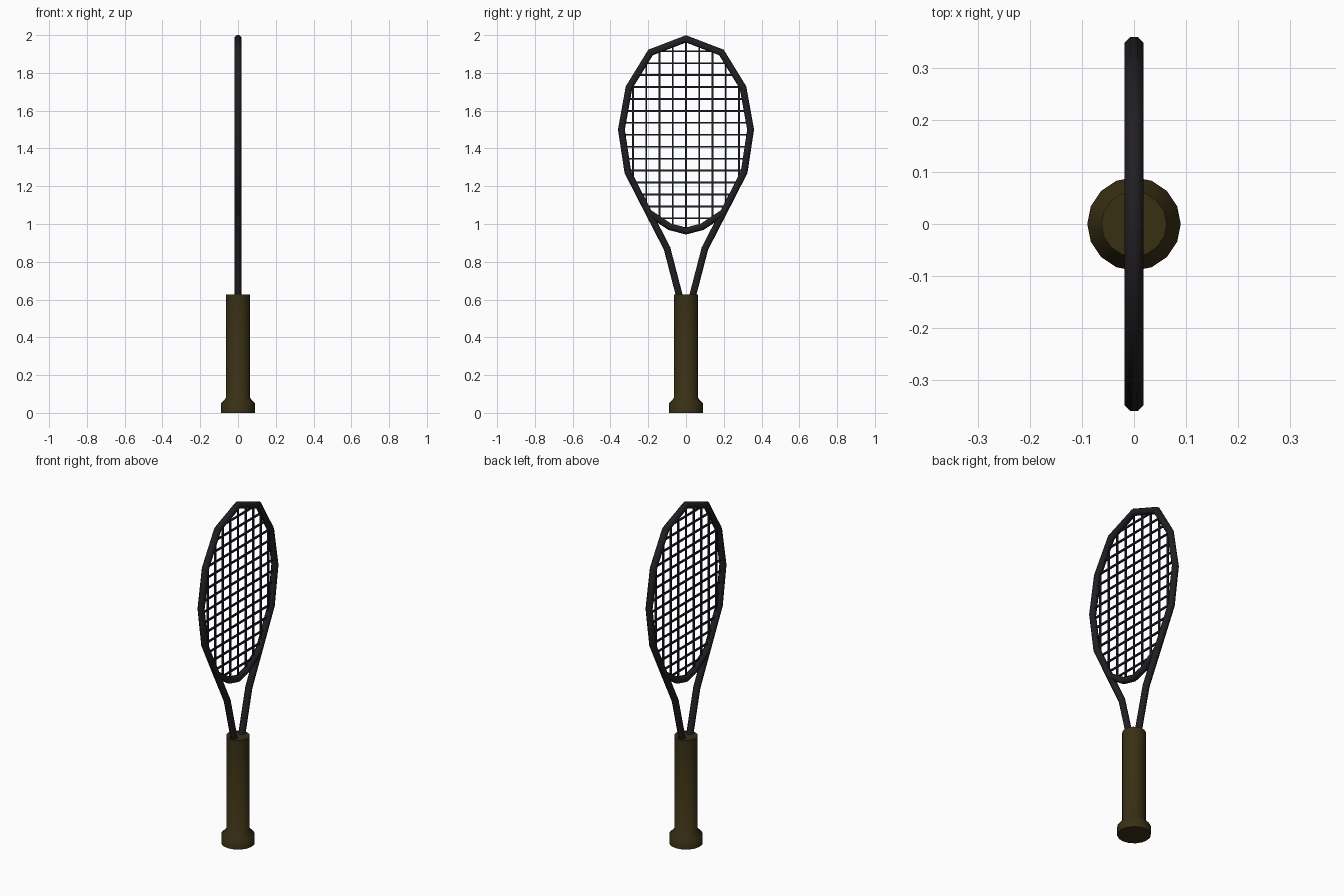
import bpy, bmesh, math
from mathutils import Vector

if "Cube" in bpy.data.objects:
    bpy.data.objects.remove(bpy.data.objects["Cube"])


def material(name, rgb):
    m = bpy.data.materials.new(name)
    m.diffuse_color = (*rgb, 1)
    m.use_nodes = True
    m.node_tree.nodes["Principled BSDF"].inputs["Base Color"].default_value = m.diffuse_color
    return m


FRAME = material("frame_black", (0.016, 0.013, 0.016))
GRIP = material("grip_brown", (0.04, 0.029, 0.007))
STRING = material("string_dark", (0.012, 0.014, 0.022))


def finish(bm, name, mat, smooth=None):
    bmesh.ops.recalc_face_normals(bm, faces=bm.faces)
    me = bpy.data.meshes.new(name)
    bm.to_mesh(me)
    bm.free()
    me.materials.append(mat)
    ob = bpy.data.objects.new(name, me)
    bpy.context.collection.objects.link(ob)
    if smooth:
        bpy.ops.object.select_all(action='DESELECT')
        ob.select_set(True)
        bpy.context.view_layer.objects.active = ob
        bpy.ops.object.shade_smooth_by_angle(angle=math.radians(smooth))
    return ob


def sweep(bm, path, r, sides, closed=False):
    """Mitred tube along a path of (y, z) points in the x = 0 plane."""
    pts = [Vector(p) for p in path]
    n, rings = len(pts), []
    for i, p in enumerate(pts):
        a = pts[i - 1] if closed or i else None
        b = pts[(i + 1) % n] if closed or i < n - 1 else None
        d1 = (p - a).normalized() if a is not None else (b - p).normalized()
        d2 = (b - p).normalized() if b is not None else d1
        t = (d1 + d2).normalized()
        side = Vector((-t.y, t.x)) / t.dot(d1)
        ring = []
        for k in range(sides):
            ang = 2 * math.pi * (k + 0.5) / sides
            q = p + side * r * math.cos(ang)
            ring.append(bm.verts.new((r * math.sin(ang), q.x, q.y)))
        rings.append(ring)
    for i in range(n if closed else n - 1):
        A, B = rings[i], rings[(i + 1) % n]
        for k in range(sides):
            j = (k + 1) % sides
            bm.faces.new((A[k], A[j], B[j], B[k]))
    if not closed:
        bm.faces.new(rings[0])
        bm.faces.new(rings[-1])


# Hoop: half outline from top to bottom, mirrored to the other side
half = [(0, 1.98), (0.188, 1.908), (0.302, 1.722), (0.342, 1.5),
        (0.308, 1.275), (0.198, 1.06), (0.085, 0.985), (0, 0.963)]
hoop = half + [(-y, z) for y, z in half[-2:0:-1]]
R = 0.018 / math.cos(math.pi / 8)
bm = bmesh.new()
sweep(bm, hoop, R, 8, closed=True)
finish(bm, "hoop", FRAME, 50)

# Throat: two arms from the hoop down into the handle
bm = bmesh.new()
for s in (-1, 1):
    sweep(bm, [(s * 0.208, 1.08), (s * 0.1, 0.87), (s * 0.03, 0.6)], R, 8)
finish(bm, "throat_arms", FRAME, 50)


# Strings: clipped to the hoop outline
def span(axis, c):
    hits = []
    for p, q in zip(hoop, hoop[1:] + hoop[:1]):
        if (p[axis] - c) * (q[axis] - c) < 0:
            t = (c - p[axis]) / (q[axis] - p[axis])
            hits.append(p[1 - axis] + t * (q[1 - axis] - p[1 - axis]))
    return min(hits), max(hits)


bm = bmesh.new()
for i in range(-4, 5):
    y = i * 0.07
    lo, hi = span(0, y + 1e-5)
    sweep(bm, [(y, lo), (y, hi)], 0.0065, 4)
finish(bm, "main_strings", STRING)
bm = bmesh.new()
for i in range(15):
    z = 1.03 + i * 0.0632
    lo, hi = span(1, z)
    sweep(bm, [(lo, z), (hi, z)], 0.0065, 4)
finish(bm, "cross_strings", STRING)

# Handle: lathed grip with a flared butt
bm = bmesh.new()
N, rings = 16, []
for r, z in [(0.09, 0), (0.09, 0.05), (0.063, 0.08), (0.063, 0.628)]:
    rings.append([bm.verts.new((r * math.cos(2 * math.pi * k / N),
                                r * math.sin(2 * math.pi * k / N), z)) for k in range(N)])
for A, B in zip(rings, rings[1:]):
    for k in range(N):
        j = (k + 1) % N
        bm.faces.new((A[k], A[j], B[j], B[k]))
bm.faces.new(rings[0])
bm.faces.new(rings[-1])
finish(bm, "handle", GRIP, 50)
